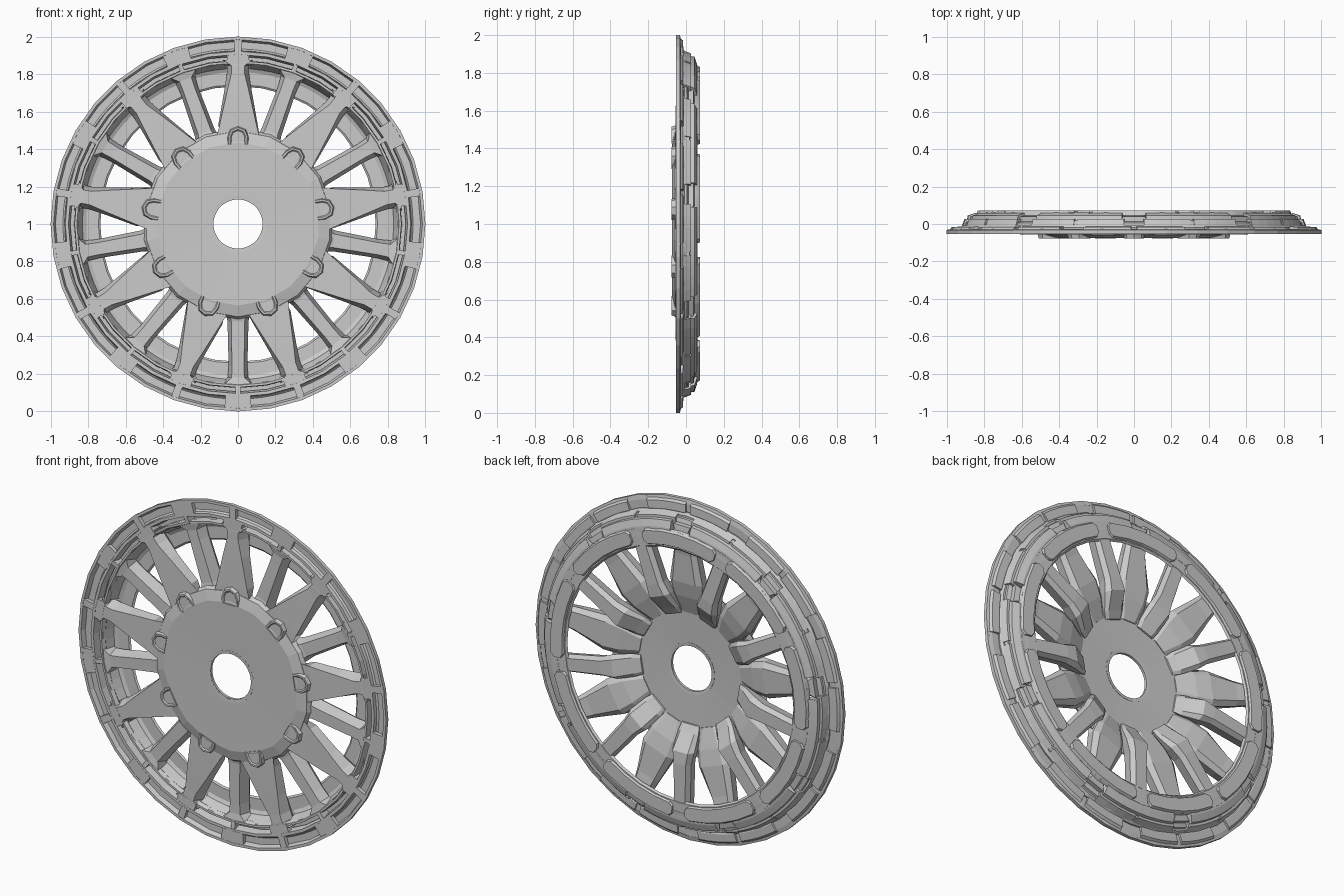
import bpy, bmesh
from math import sin, cos, pi, radians

if "Cube" in bpy.data.objects:
    bpy.data.objects.remove(bpy.data.objects["Cube"])

N = 9                       # rotational repeats
STEP = 360 / N
MID = STEP / 2


def place(r, y, a, side=0.0):
    """Polar wheel coordinates: angle from the top, sideways offset, depth y."""
    a = radians(a)
    return (r * sin(a) + side * cos(a), y, 1 + r * cos(a) - side * sin(a))


def skin(bm, loops, closed=False):
    """Join equal-length point loops into a capped (or ring-closed) solid."""
    vs = [[bm.verts.new(p) for p in loop] for loop in loops]
    n = len(vs[0])
    for i in range(len(vs) if closed else len(vs) - 1):
        a, b = vs[i], vs[(i + 1) % len(vs)]
        for j in range(n):
            k = (j + 1) % n
            bm.faces.new((a[j], a[k], b[k], b[j]))
    if not closed:
        bm.faces.new(vs[0][::-1])
        bm.faces.new(vs[-1])


def finish(name, bm):
    bmesh.ops.recalc_face_normals(bm, faces=bm.faces)
    me = bpy.data.meshes.new(name)
    bm.to_mesh(me)
    bm.free()
    bpy.context.collection.objects.link(bpy.data.objects.new(name, me))


def lathe(name, profile, n):
    bm = bmesh.new()
    skin(bm, [[place(r, y, 360 * i / n) for r, y in profile] for i in range(n)], True)
    finish(name, bm)


def arcs(name, profile, spans, seg=4):
    """Sweep a closed (r, y) profile over angular spans in each repeat."""
    bm = bmesh.new()
    for k in range(N):
        for a0, a1 in spans:
            skin(bm, [[place(r, y, k * STEP + a0 + (a1 - a0) * i / seg)
                       for r, y in profile] for i in range(seg + 1)])
    finish(name, bm)


def spokes(name, sections, offset):
    """Sections: (radius, front half width, back half width, front y, back y)."""
    bm = bmesh.new()
    for k in range(N):
        a = k * STEP + offset
        loops = []
        for r, wf, wb, yf, yb in sections:
            m = yf + 0.7 * (yb - yf)
            pts = [(-wf, yf), (wf, yf), (wb, m), (wb * .7, yb), (-wb * .7, yb), (-wb, m)]
            loops.append([place(r, y, a, s) for s, y in pts])
        skin(bm, loops)
    finish(name, bm)


# hub disc with bevelled edge and centre hole
lathe("hub_disc", [(.137, -.068), (.435, -.074), (.495, -.058), (.51, -.035),
                   (.46, -.03), (.34, -.045), (.137, -.052)], 2 * N)
lathe("hub_hole_lip", [(.131, -.067), (.15, -.069), (.15, -.05), (.131, -.052)], 36)

# arched lug bosses around the hub edge
bm = bmesh.new()
for k in range(N):
    def arch(w, top, y):
        pts = [(-w, .425)] + [(-w * cos(pi * i / 4), top - w + w * sin(pi * i / 4))
                              for i in range(5)] + [(w, .425)]
        return [place(r, y, k * STEP, s) for s, r in pts]
    skin(bm, [arch(.062, .525, -.045), arch(.052, .515, -.078), arch(.042, .505, -.078),
              arch(.036, .498, -.072)])
finish("lug_bosses", bm)

# wide front spokes, tapering outward and flaring into the rim
spokes("front_spokes", [(.33, .075, .05, -.056, -.04), (.44, .12, .09, -.056, .0),
                        (.53, .098, .105, -.056, .02), (.70, .06, .075, -.053, .03),
                        (.80, .036, .06, -.05, .045), (.845, .036, .06, -.05, .045),
                        (.875, .075, .08, -.048, .04)], 0)

# deeper spokes between, with an elbow down to the hub
spokes("rear_spokes", [(.32, .05, .055, -.06, -.035), (.36, .055, .065, -.056, -.01),
                       (.45, .05, .07, -.05, .055), (.52, .036, .056, -.035, .06),
                       (.76, .032, .05, -.03, .06), (.82, .034, .055, -.03, .06),
                       (.86, .08, .09, -.038, .05)], MID)

# outer rim: edge, web, and inner lip
lathe("rim_edge", [(.984, -.053), (1, -.053), (1, -.032), (.974, -.026)], 36)
lathe("rim_web", [(.928, -.02), (.922, -.051), (.905, -.051), (.895, -.005), (.915, -.005)], 36)
lathe("rim_inner_lip", [(.875, -.01), (.872, -.042), (.86, -.042), (.85, -.02),
                        (.855, -.005)], 36)

# outer row of pockets and their solid dividers
arcs("outer_pocket_trays", [(.982, -.03), (.972, -.026), (.934, -.026), (.925, -.034),
                            (.918, -.018), (.928, -.014), (.972, -.016), (.986, -.032)],
     [(.9, 16), (STEP - 16, STEP - .9)])
arcs("outer_pocket_dividers", [(.99, -.052), (.915, -.052), (.915, -.03), (.99, -.03)],
     [(15.8, STEP - 15.8), (-1.2, 1.2)], 2)

# inner row of narrow pockets and their dividers
arcs("inner_pocket_trays", [(.91, -.03), (.90, .012), (.87, .012), (.862, -.03),
                            (.852, -.02), (.86, .028), (.905, .026), (.922, -.02)],
     [(3.4, MID - .6), (MID + .6, STEP - 3.4)])
arcs("inner_pocket_dividers", [(.915, -.05), (.86, -.045), (.86, .02), (.905, .018)],
     [(MID - .8, MID + .8)], 1)
arcs("spoke_head_bridges", [(.915, -.05), (.855, -.05), (.85, .02), (.90, .005)],
     [(-3.8, 3.8)], 2)

# window wells: sloped outer wall running back to the rear ring
arcs("window_wells", [(.87, -.035), (.855, -.035), (.83, .035), (.80, .05),
                      (.80, .062), (.85, .058), (.888, .045), (.892, .02), (.872, .015)],
     [(4.2, STEP - 4.2)], 8)
lathe("rear_ring", [(.845, .045), (.745, .045), (.735, .052), (.745, .062), (.84, .06)], 36)

# raised pads on the back, with tapered ends, centred behind the front spokes
bm = bmesh.new()
for k in range(N):
    loops = []
    for a, inset in [(-17, .02), (-15.4, 0), (-7.5, 0), (0, 0), (7.5, 0), (15.4, 0), (17, .02)]:
        loops.append([place(r, y, k * STEP + a) for r, y in
                      [(.842 - inset, .055), (.832 - inset, .073),
                       (.757 + inset, .073), (.747 + inset, .055)]])
    skin(bm, loops)
finish("rear_pads", bm)
